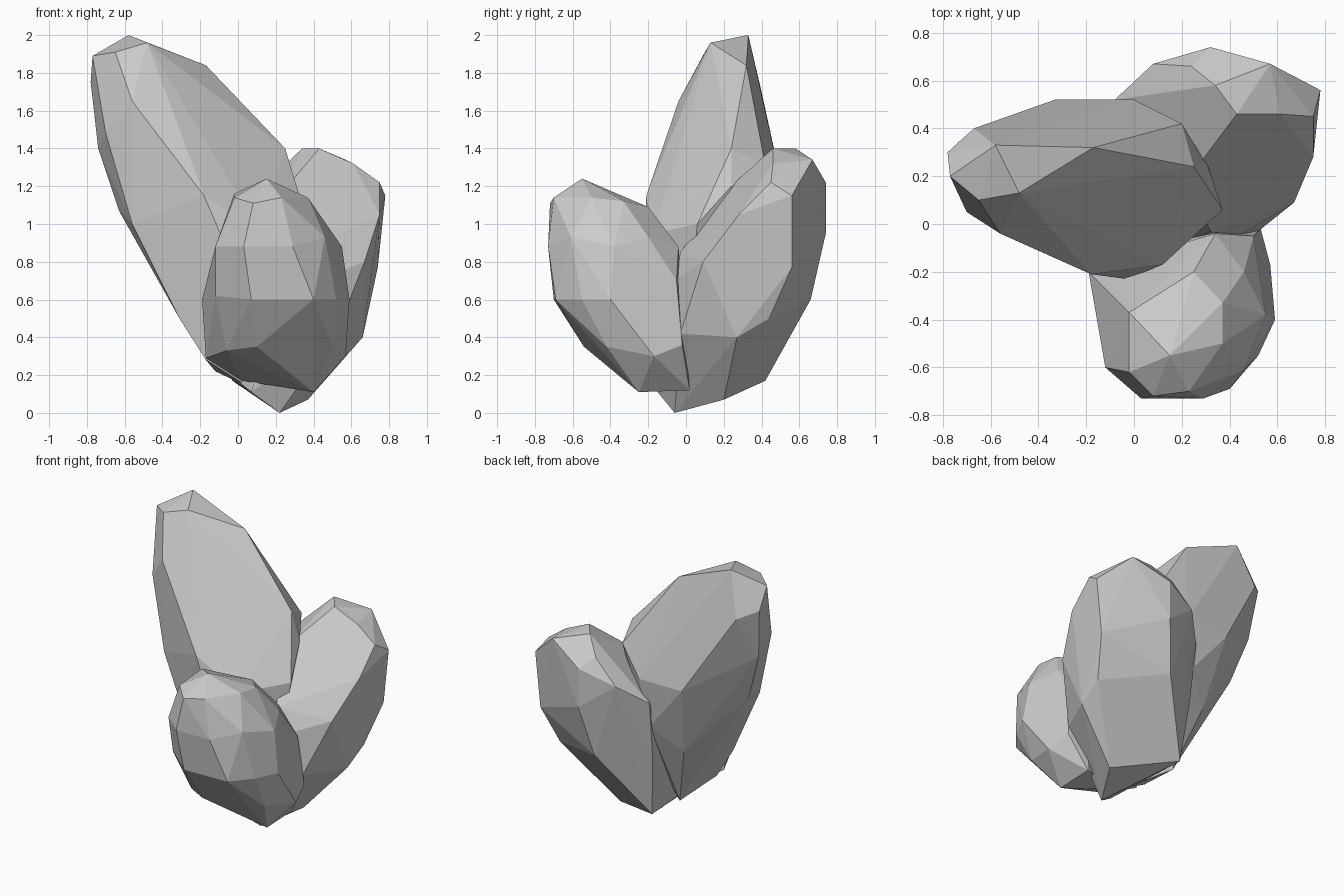
import bpy
import bmesh
from mathutils import Vector


def faceted_lobe(name, corners):
    """Flat-shaded convex stone wrapped around its key corners."""
    bm = bmesh.new()
    for c in corners:
        bm.verts.new(Vector(c))
    res = bmesh.ops.convex_hull(bm, input=bm.verts)
    loose = [g for g in res["geom_interior"] if isinstance(g, bmesh.types.BMVert)]
    bmesh.ops.delete(bm, geom=loose, context='VERTS')
    bmesh.ops.dissolve_limit(bm, angle_limit=0.05, verts=bm.verts, edges=bm.edges)
    bmesh.ops.recalc_face_normals(bm, faces=bm.faces)
    mesh = bpy.data.meshes.new(name)
    bm.to_mesh(mesh)
    bm.free()
    ob = bpy.data.objects.new(name, mesh)
    bpy.context.collection.objects.link(ob)
    return ob


# Tall lobe leaning to the left
faceted_lobe("tall_lobe", [
    (-.58, .33, 2.0), (-.48, .13, 1.96), (-.65, .10, 1.91), (-.77, .20, 1.89),
    (-.17, .32, 1.84), (-.78, .30, 1.75), (-.67, .40, 1.70),
    (-.56, -.04, 1.65), (-.70, .05, 1.48), (-.74, .25, 1.40), (.25, .24, 1.40),
    (-.18, -.21, 1.15), (-.33, .52, 1.15), (0, .52, 1.15), (-.63, .20, 1.07),
    (-.56, -.02, 1.0), (.37, .06, 1.0), (.12, -.17, .95), (-.03, -.23, .80),
    (-.31, -.08, .50), (-.25, .38, .65), (.30, .0, .4), (.20, .42, 1.31),
    (-.17, -.1, .28), (.05, -.02, .14), (-.12, .24, .22), (-.06, .49, .82),
    (.31, .24, 1.20),
])

# Broad lobe at the back right
faceted_lobe("back_lobe", [
    (.43, .46, 1.40), (.34, .58, 1.40), (.24, .66, 1.29), (.61, .46, 1.32),
    (.57, .67, 1.34), (.32, .74, 1.22), (.08, .67, 1.13), (.75, .45, 1.22),
    (.78, .56, 1.15), (.75, .28, 1.05), (.32, .74, .95), (.22, .18, 1.15),
    (-.08, .52, 1.0), (.67, .09, .80), (.74, .56, .77), (.25, .66, .60),
    (.60, .08, .55), (.67, .44, .50), (.66, .27, .40), (.42, -.06, .70),
    (.52, -.03, .42), (-.03, .42, .17), (.37, .20, .07), (.32, -.03, .85),
    (.22, -.06, 0), (-.04, .10, .20), (-.07, .47, .6), (.07, -.15, .11),
])

# Short rounded lobe at the front
faceted_lobe("front_lobe", [
    (.15, -.55, 1.24), (-.02, -.62, 1.14), (.08, -.72, 1.11), (.23, -.70, 1.14),
    (.37, -.50, 1.14), (.37, -.33, 1.12), (-.02, -.37, 1.16), (.25, -.20, 1.09),
    (.29, -.73, .88), (.03, -.73, .88), (-.12, -.60, .88), (.46, -.61, .93),
    (.55, -.38, .88), (.46, -.20, .93), (.52, -.55, .60), (.59, -.40, .60),
    (.40, -.69, .60), (.07, -.70, .60), (-.12, -.55, .62), (-.19, -.20, .60),
    (.10, -.54, .35), (.50, -.42, .35), (-.06, -.43, .33), (.57, -.17, .30),
    (.53, -.02, .36), (.40, -.25, .11), (.40, .02, .12), (-.17, -.18, .29),
    (.02, -.1, .17), (.34, -.04, .88), (.50, -.05, .70),
])
